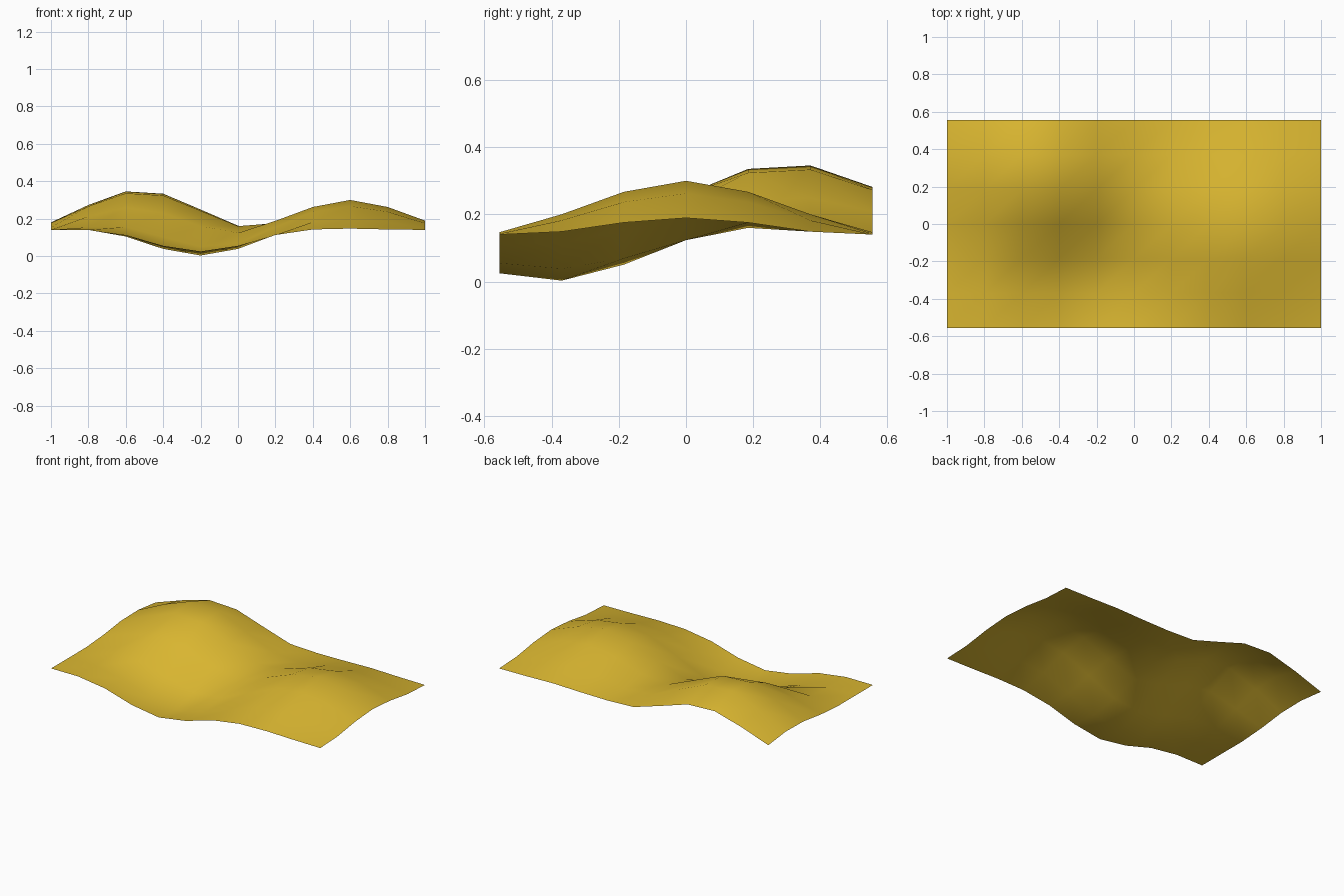
import bpy
import bmesh
from mathutils import Vector

default = bpy.data.objects.get("Cube")
if default:
    bpy.data.objects.remove(default, do_unlink=True)

HALF_DEPTH = 0.555
BASE_HEIGHT = 0.14

# Soft swells and hollows: centre, reach, lift
SWELLS = [
    (Vector((0.6, 0.0)), 0.635, 0.16),
    (Vector((-0.525, 0.3)), 0.66, 0.22),
    (Vector((-0.2, -0.4)), 0.6, -0.138),
]


def falloff(distance, reach):
    """Smooth fade from one at the centre to zero at the reach."""
    t = max(0.0, 1.0 - distance / reach)
    return t * t * (3.0 - 2.0 * t)


def ground_height(point):
    return BASE_HEIGHT + sum(
        lift * falloff((point - centre).length, reach)
        for centre, reach, lift in SWELLS
    )


# Sand colour
sand = bpy.data.materials.new("golden_sand")
sand.use_nodes = True
colour = (0.7, 0.47, 0.03, 1.0)
sand.diffuse_color = colour
sand.node_tree.nodes["Principled BSDF"].inputs["Base Color"].default_value = colour

# Rolling sheet of ground, open underneath
mesh = bpy.data.meshes.new("rolling_ground")
bm = bmesh.new()
bmesh.ops.create_grid(bm, x_segments=10, y_segments=6, size=1.0)
for vert in bm.verts:
    vert.co.y *= HALF_DEPTH
    vert.co.z = ground_height(vert.co.xy)
for face in bm.faces:
    face.smooth = True
bm.to_mesh(mesh)
bm.free()
mesh.materials.append(sand)

ground = bpy.data.objects.new("rolling_ground", mesh)
bpy.context.collection.objects.link(ground)
